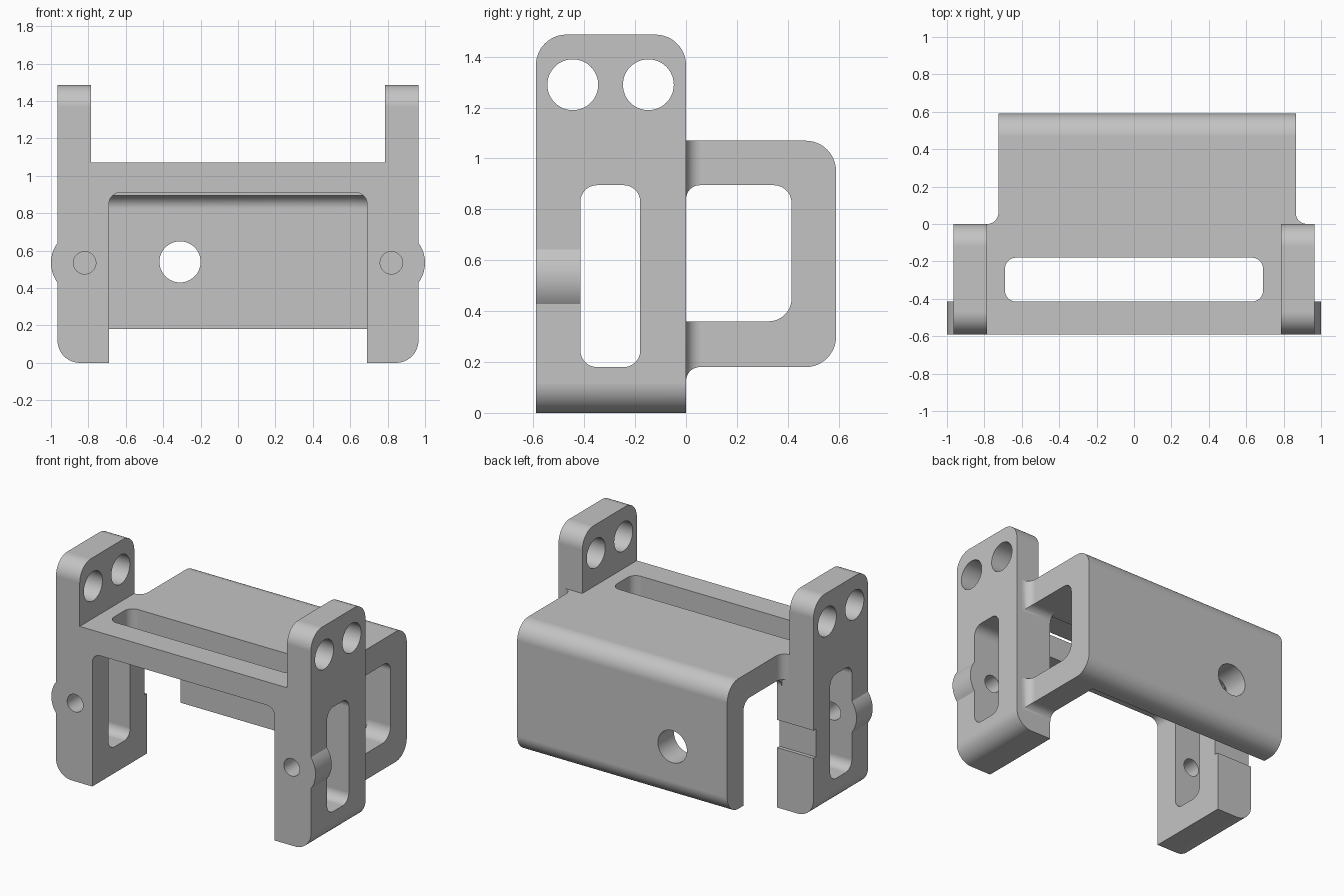
import bpy, bmesh, math
from mathutils import Vector

cube = bpy.data.objects.get("Cube")
if cube:
    bpy.data.objects.remove(cube, do_unlink=True)

grey = bpy.data.materials.new("plain grey")
grey.use_nodes = True
colour = (0.55, 0.55, 0.55, 1)
grey.diffuse_color = colour
grey.node_tree.nodes["Principled BSDF"].inputs["Base Color"].default_value = colour


def outline(corners, steps=12):
    """Turn (u, v, radius) corners into a polygon with rounded corners."""
    pts = []
    for i, (u, v, *rad) in enumerate(corners):
        p = Vector((u, v))
        if not rad:
            pts.append(p)
            continue
        a = (Vector(corners[i - 1][:2]) - p).normalized()
        b = (Vector(corners[(i + 1) % len(corners)][:2]) - p).normalized()
        r = rad[0]
        centre = p + (a + b) * r          # all corners are right angles
        for k in range(steps + 1):
            t = k / steps * math.pi / 2
            pts.append(centre - b * r * math.cos(t) - a * r * math.sin(t))
    # Neighbouring arcs may share an end point
    return [p for i, p in enumerate(pts) if (p - pts[i - 1]).length > 1e-4]


def prism(name, axis, corners, lo, hi):
    """Extrude an outline along an axis between lo and hi."""
    place = {"x": lambda p, d: (d, p.x, p.y),
             "y": lambda p, d: (p.x, d, p.y),
             "z": lambda p, d: (p.x, p.y, d)}[axis]
    bm = bmesh.new()
    pts = outline(corners)
    low = [bm.verts.new(place(p, lo)) for p in pts]
    high = [bm.verts.new(place(p, hi)) for p in pts]
    bm.faces.new(low)
    bm.faces.new(reversed(high))
    for i in range(len(pts)):
        bm.faces.new((low[i], low[i - 1], high[i - 1], high[i]))
    bm.normal_update()
    if bm.calc_volume(signed=True) < 0:
        bmesh.ops.reverse_faces(bm, faces=bm.faces)
    mesh = bpy.data.meshes.new(name)
    bm.to_mesh(mesh)
    bm.free()
    mesh.materials.append(grey)
    obj = bpy.data.objects.new(name, mesh)
    bpy.context.collection.objects.link(obj)
    return obj


def rect(u0, u1, v0, v1, r=None):
    pts = [(u0, v0), (u1, v0), (u1, v1), (u0, v1)]
    return [p + (r,) for p in pts] if r else pts


def disc(u, v, r):
    return rect(u - r, u + r, v - r, v + r, r)


def combine(target, operation, tool):
    bpy.ops.object.select_all(action="DESELECT")
    bpy.context.view_layer.objects.active = target
    target.select_set(True)
    mod = target.modifiers.new("combine", "BOOLEAN")
    mod.operation, mod.solver, mod.object = operation, "EXACT", tool
    bpy.context.view_layer.update()
    bpy.ops.object.modifier_apply(modifier=mod.name)
    bpy.data.objects.remove(tool, do_unlink=True)


def finish(obj):
    bpy.ops.object.select_all(action="DESELECT")
    bpy.context.view_layer.objects.active = obj
    obj.select_set(True)
    bpy.ops.object.shade_smooth_by_angle(angle=math.radians(30))
    mod = obj.modifiers.new("even shading", "WEIGHTED_NORMAL")
    mod.keep_sharp = True


# Front frame: two legs, two ears and a bridge in one profile
half = [(0.69, 0.91, 0.06), (0.69, 0), (0.965, 0, 0.12),
        (0.965, 1.487), (0.785, 1.487), (0.785, 1.07)]
mirrored = [(-c[0],) + c[1:] for c in reversed(half)]
frame = prism("front_frame", "y", half + mirrored, -0.59, 0)

# Rounded ear tops
combine(frame, "INTERSECT", prism("ear_rounding", "x", [
    (-0.59, -0.1), (0, -0.1), (0, 1.487, 0.12), (-0.59, 1.487, 0.12)], -1.2, 1.2))

# Round bosses on the outer sides of the legs, with pin holes
for s in (-1, 1):
    boss = prism("boss", "y", [(s * 0.8, 0.355), (s, 0.355, 0.18),
                               (s, 0.715, 0.18), (s * 0.8, 0.715)], -0.59, -0.415)
    combine(frame, "UNION", boss)
for s in (-1, 1):
    combine(frame, "DIFFERENCE", prism("pin_hole", "y", disc(s * 0.82, 0.535, 0.06), -0.7, -0.3))

# Slots through the legs and the bridge, and the ear holes
combine(frame, "DIFFERENCE", prism("leg_slot", "x", rect(-0.415, -0.18, 0.18, 0.895, 0.065), -1.2, 1.2))
combine(frame, "DIFFERENCE", prism("bridge_slot", "z", rect(-0.69, 0.69, -0.415, -0.18, 0.06), 0.8, 1.2))
for y in (-0.445, -0.148):
    combine(frame, "DIFFERENCE", prism("ear_hole", "x", disc(y, 1.29, 0.1), -1.2, 1.2))

# Shallow groove across the back of the right leg
combine(frame, "DIFFERENCE", prism("groove", "x", rect(-0.025, 0.1, 0.41, 0.6), -1.2, -0.6))
finish(frame)

# Rear shell: top plate, back plate and one side wall
shell = prism("rear_shell", "x", [
    (-0.001, 1.07), (0.59, 1.07, 0.12), (0.59, 0.18, 0.12),
    (0, 0.18, 0.055), (0, 0.1), (-0.001, 0.1)], -0.785, 0.925)
combine(shell, "INTERSECT", prism("shell_plan", "z", [
    (-1, -0.05), (1, -0.05), (1, 0), (0.865, 0, 0.06), (0.865, 0.8),
    (-0.725, 0.8), (-0.725, 0, 0.06), (-1, 0)], 0, 1.3))
combine(shell, "DIFFERENCE", prism("shell_inside", "x", [
    (-0.2, 0), (0.415, 0), (0.415, 0.895, 0.07), (-0.2, 0.895)], -1.2, 0.69))
combine(shell, "DIFFERENCE", prism("side_window", "x", [
    (0, 0.36), (0.415, 0.36, 0.09), (0.415, 0.895, 0.07), (0, 0.895, 0.055)], 0.6, 1.2))
combine(shell, "DIFFERENCE", prism("back_hole", "y", disc(-0.31, 0.54, 0.11), 0.3, 0.8))
finish(shell)

# Small fillet under the top plate at the right leg
finish(prism("under_fillet", "x", [
    (-0.01, 0.9), (0.07, 0.9), (0.07, 0.895), (0, 0.895, 0.055),
    (0, 0.83), (-0.01, 0.83)], -0.725, -0.69))
